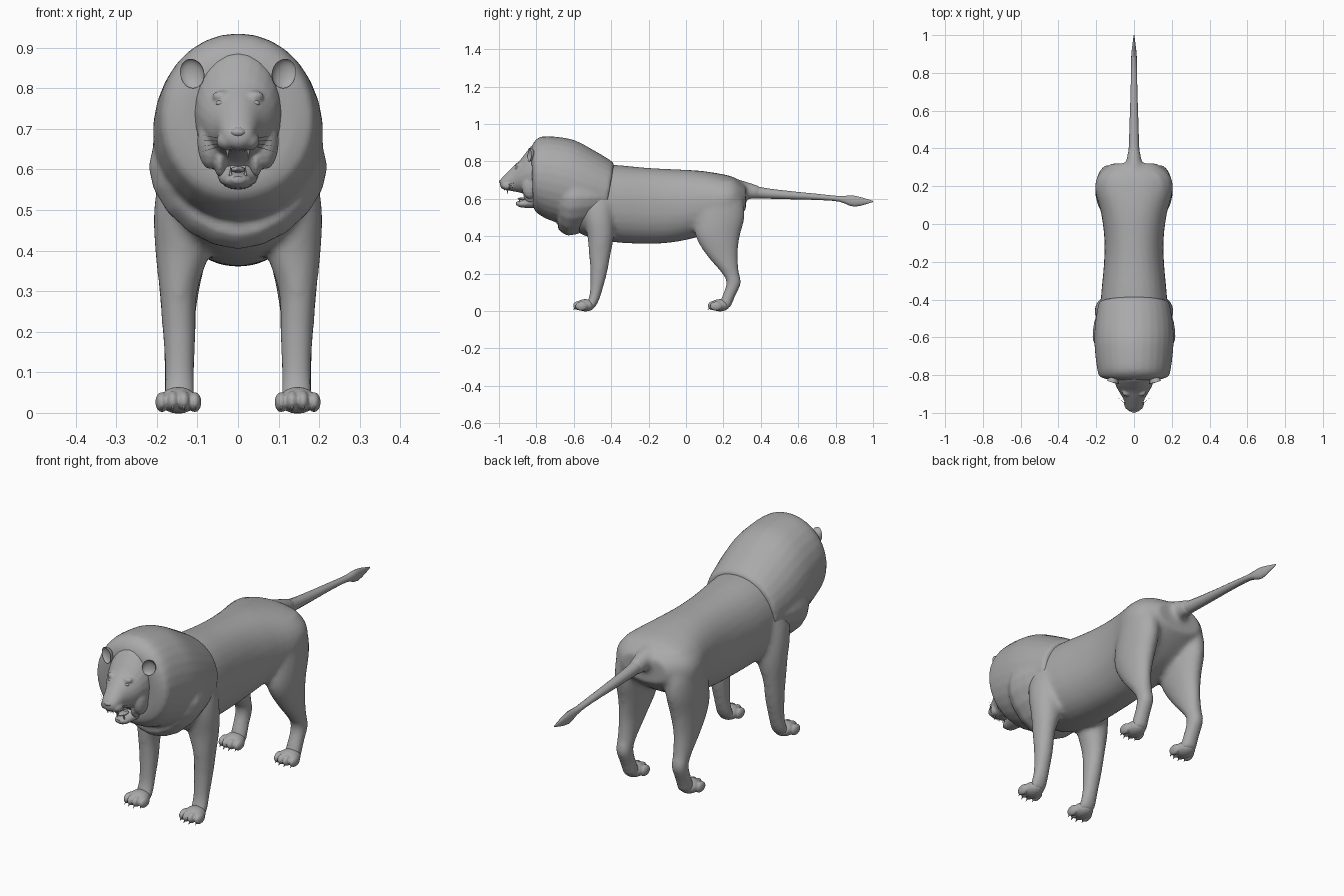
import bpy, bmesh
from math import sin, cos, pi, copysign
from mathutils import Vector, Matrix

cube = bpy.data.objects.get("Cube")
if cube:
    bpy.data.objects.remove(cube, do_unlink=True)

grey = bpy.data.materials.new("stone_grey")
grey.use_nodes = True
colour = (0.4, 0.4, 0.4, 1)
grey.diffuse_color = colour
grey.node_tree.nodes["Principled BSDF"].inputs["Base Color"].default_value = colour


def finish(name, bm):
    """Turn a bmesh into a smooth-shaded object."""
    bmesh.ops.recalc_face_normals(bm, faces=bm.faces)
    mesh = bpy.data.meshes.new(name)
    bm.to_mesh(mesh)
    bm.free()
    mesh.materials.append(grey)
    obj = bpy.data.objects.new(name, mesh)
    bpy.context.collection.objects.link(obj)
    bpy.ops.object.select_all(action='DESELECT')
    obj.select_set(True)
    bpy.context.view_layer.objects.active = obj
    bpy.ops.object.shade_smooth_by_angle(angle=0.9)
    return obj


def blend(name, bm, voxel, passes):
    """Merge overlapping shapes into one soft skin."""
    obj = finish(name, bm)
    remesh = obj.modifiers.new("blend", 'REMESH')
    remesh.mode = 'VOXEL'
    remesh.voxel_size = voxel
    remesh.use_smooth_shade = True
    soften = obj.modifiers.new("soften", 'SMOOTH')
    soften.factor = 0.5
    soften.iterations = passes


def add_loft(bm, rings, sides=20, steps=3, power=1.0):
    """Skin rings given as (x, y0, z0, y1, z1, half width), eased between."""
    rows = [Vector(r) for r in rings]
    path = []
    for i in range(len(rows) - 1):
        a, b = rows[i], rows[i + 1]
        before, after = rows[max(i - 1, 0)], rows[min(i + 2, len(rows) - 1)]
        for s in range(steps):
            t = s / steps
            path.append(a + (b - before) * t * (1 - t) ** 2 / 2
                        + (b - a) * t * t * (3 - 2 * t)
                        + (after - a) * t * t * (t - 1) / 2)
    path.append(rows[-1])
    loops = []
    for x, y0, z0, y1, z1, w in path:
        loop = []
        for k in range(sides):
            c, s = cos(2 * pi * k / sides), sin(2 * pi * k / sides)
            c = copysign(abs(c) ** power, c)
            s = copysign(abs(s) ** power, s)
            loop.append(bm.verts.new((x + w * s, (y0 + y1) / 2 + c * (y0 - y1) / 2,
                                      (z0 + z1) / 2 + c * (z0 - z1) / 2)))
        loops.append(loop)
    for p, q in zip(loops, loops[1:]):
        for k in range(sides):
            n = (k + 1) % sides
            bm.faces.new((p[k], p[n], q[n], q[k]))
    bm.faces.new(loops[0])
    bm.faces.new(loops[-1][::-1])


def along(rows):
    """Upright rings from (y, top, bottom, half width)."""
    return [(0, y, t, y, b, w) for y, t, b, w in rows]


def loft(name, rings, sides):
    bm = bmesh.new()
    add_loft(bm, rings, sides)
    return finish(name, bm)


def add_ball(bm, centre, size, segments=14):
    matrix = Matrix.Translation(centre) @ Matrix.Diagonal((*size, 1))
    return bmesh.ops.create_uvsphere(bm, u_segments=segments, v_segments=segments // 2 + 2,
                                     radius=1, matrix=matrix)["verts"]


def ball(name, centre, size):
    bm = bmesh.new()
    add_ball(bm, centre, size)
    return finish(name, bm)


def add_spike(bm, start, end, radius, sides=8):
    a, b = Vector(start), Vector(end)
    turn = (b - a).to_track_quat('Z', 'Y').to_matrix().to_4x4()
    bmesh.ops.create_cone(bm, cap_ends=True, segments=sides, radius1=radius, radius2=radius * 0.05,
                          depth=(b - a).length, matrix=Matrix.Translation((a + b) / 2) @ turn)


# Trunk, tail root and legs, blended into one skin
skin = bmesh.new()
add_loft(skin, along([(-.66, .72, .50, .12), (-.56, .78, .41, .175), (-.40, .783, .37, .176),
                      (-.22, .767, .36, .16), (-.08, .759, .366, .157), (.06, .752, .395, .175),
                      (.18, .735, .44, .206), (.26, .714, .49, .19), (.32, .67, .54, .12)]),
         sides=28, power=0.9)
add_loft(skin, along([(.2, .72, .56, .09), (.3, .699, .595, .05), (.4, .666, .599, .03)]))
FRONT_LEG = [(.70, -.53, -.43, .1, .05), (.6, -.55, -.39, .128, .062), (.5, -.545, -.385, .14, .068),
             (.4, -.528, -.385, .137, .068), (.3, -.519, -.403, .147, .047), (.2, -.512, -.422, .145, .042),
             (.1, -.515, -.45, .144, .037), (.05, -.528, -.468, .145, .04), (.015, -.55, -.488, .145, .04)]
HIND_LEG = [(.70, .14, .27, .1, .05), (.6, .09, .305, .13, .066), (.5, .055, .314, .134, .07),
            (.4, .05, .289, .138, .064), (.3, .108, .277, .145, .049), (.2, .193, .285, .147, .039),
            (.15, .215, .296, .147, .037), (.08, .193, .264, .146, .037), (.015, .165, .237, .145, .04)]
for side in (-1, 1):
    for leg in (FRONT_LEG, HIND_LEG):
        add_loft(skin, [(side * x, f, z, b, z, w) for z, f, b, x, w in leg])
blend("body_and_legs", skin, 0.011, 11)

# Paws: sloping tops, soft toes and small claws
for side, label in ((-1, "right"), (1, "left")):
    for end, heel in (("front", -.493), ("hind", .227)):
        x = side * .147
        paw, claws = bmesh.new(), bmesh.new()
        add_ball(paw, (x, heel - .045, .031), (.047, .052, .033))
        for k in (-1.5, -.5, .5, 1.5):
            tx, ty = x + k * .027, heel - .084 + abs(k) * .012
            add_ball(paw, (tx, ty, .031 - abs(k) * .003), (.017, .034, .025), 10)
            add_spike(claws, (tx, ty - .02, .018), (tx, ty - .034, .006), .005)
        blend(f"{end}_{label}_paw", paw, 0.004, 2)
        finish(f"{end}_{label}_claws", claws)

# Tail with a flattened tuft
loft("tail", along([(.25, .70, .60, .05), (.32, .69, .605, .036), (.4, .662, .602, .028),
                    (.55, .642, .598, .023), (.7, .627, .594, .018), (.82, .615, .585, .016),
                    (.90, .617, .558, .014), (1, .589, .583, .002)]), 12)

# Mane: a leaning shell, blunt around the face, joined to a ruff between the shoulders
mane = bmesh.new()
add_loft(mane, [(0, -.385, .78, -.44, .47, .18), (0, -.40, .803, -.46, .455, .19),
                (0, -.50, .864, -.57, .45, .207), (0, -.59, .911, -.655, .465, .21),
                (0, -.67, .929, -.72, .483, .205), (0, -.77, .934, -.765, .503, .195),
                (0, -.812, .905, -.803, .53, .182), (0, -.828, .87, -.817, .56, .135)],
         sides=30, power=0.98)
add_loft(mane, [(0, -.42, .76, -.45, .46, .186), (0, -.50, .79, -.54, .425, .212),
                (0, -.59, .81, -.635, .402, .22), (0, -.655, .78, -.685, .44, .185)],
         sides=20, steps=2, power=1.12)
blend("mane", mane, 0.01, 3)

# Head: skull, brows, cheeks and muzzle pads blended together
head = bmesh.new()
add_loft(head, along([(-.72, .89, .58, .105), (-.81, .892, .585, .108), (-.85, .855, .618, .098),
                      (-.885, .81, .632, .081), (-.925, .773, .64, .057), (-.965, .733, .648, .043),
                      (-.985, .711, .655, .034), (-.994, .698, .67, .018)]), sides=24)
for side in (-1, 1):
    add_ball(head, (side * .04, -.892, .78), (.024, .02, .014))
    add_ball(head, (side * .027, -.95, .67), (.027, .036, .024))
    add_ball(head, (side * .068, -.835, .67), (.033, .045, .07))
    add_ball(head, (side * .044, -.83, .625), (.016, .042, .045))
blend("head", head, 0.005, 6)
loft("lower_jaw", along([(-.76, .66, .55, .055), (-.82, .625, .55, .05), (-.86, .598, .552, .038),
                         (-.89, .59, .556, .03), (-.908, .583, .568, .014)]), 18)
ball("tongue", (0, -.865, .6), (.018, .036, .008))
ball("nose", (0, -.981, .692), (.022, .019, .013))

for side, label in ((-1, "right"), (1, "left")):
    ball(f"{label}_eye", (side * .042, -.903, .763), (.013, .012, .008))

    # Cupped ear: the front half of a ball is pressed back into the rear half
    bm = bmesh.new()
    for v in add_ball(bm, (0, 0, 0), (.031, .032, .037), 18):
        if v.co.y < 0:
            v.co.y *= -.55
    ear = finish(f"{label}_ear", bm)
    ear.location = (side * .114, -.84, .836)
    ear.rotation_euler = (0, side * .3, side * .3)

    # Whiskers
    bm = bmesh.new()
    for k in range(4):
        add_spike(bm, (side * .042, -.955, .676 - k * .006),
                  (side * .09, -.915, .685 - k * .014), .0013, 5)
    finish(f"{label}_whiskers", bm)

# Fangs and small teeth
bm = bmesh.new()
for side in (-1, 1):
    add_spike(bm, (side * .026, -.955, .655), (side * .025, -.955, .625), .006)
    add_spike(bm, (side * .018, -.888, .58), (side * .018, -.894, .61), .005)
    for k in range(3):
        add_spike(bm, (side * (.004 + k * .006), -.97, .655), (side * (.004 + k * .006), -.97, .64), .003, 6)
finish("teeth", bm)
